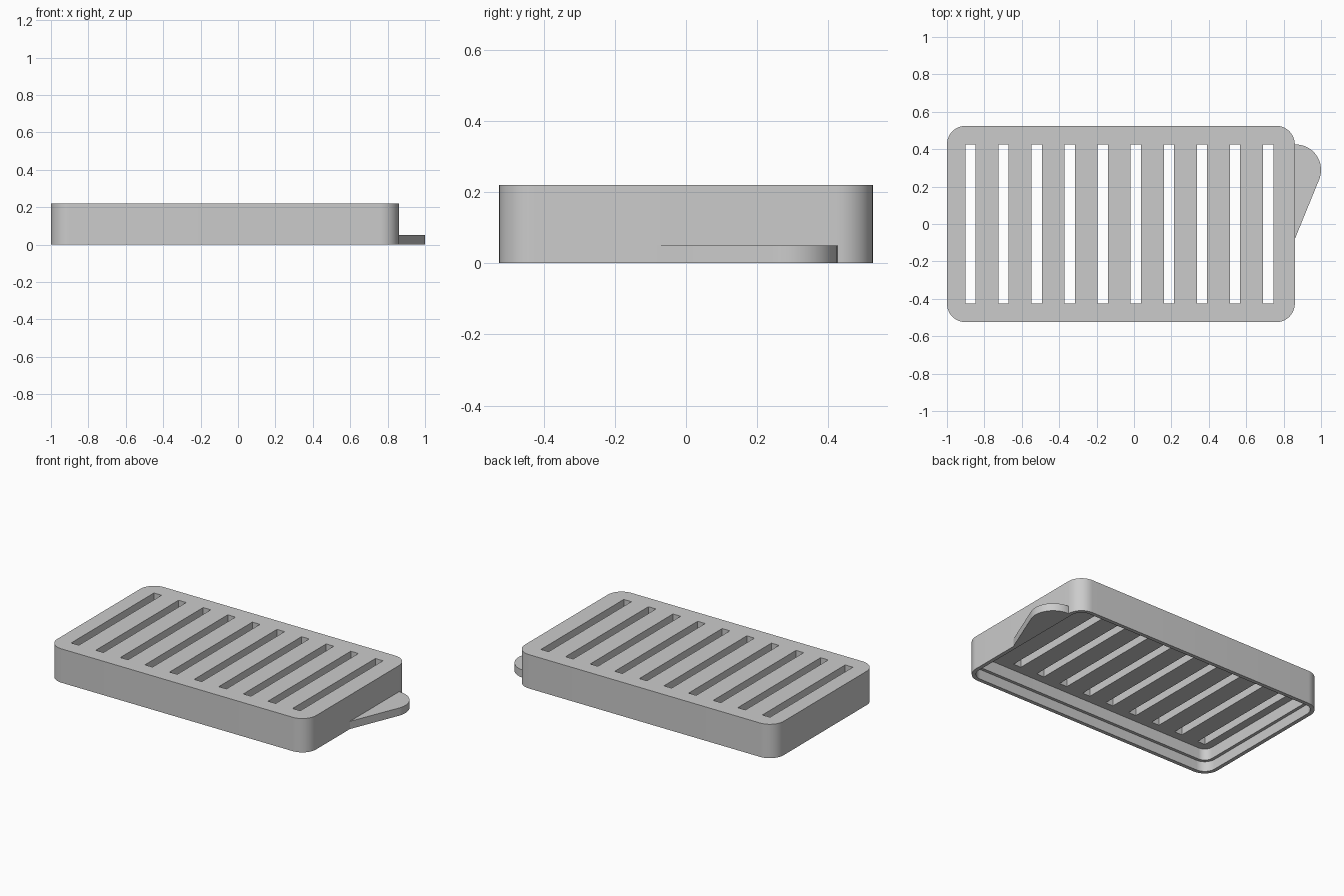
import bpy
import bmesh
from math import cos, sin, pi, radians

# Remove the default cube
if "Cube" in bpy.data.objects:
    bpy.data.objects.remove(bpy.data.objects["Cube"], do_unlink=True)

# Main dimensions
LEFT, RIGHT, HALF_DEPTH, HEIGHT = -1.0, 0.86, 0.525, 0.22
CORNER = 0.1
LIP, WALL = 0.025, 0.045
STEP_Z, CEILING_Z = 0.065, 0.14

grey = bpy.data.materials.new("light_grey")
grey.use_nodes = True
grey.diffuse_color = (0.6, 0.6, 0.6, 1)
grey.node_tree.nodes["Principled BSDF"].inputs["Base Color"].default_value = (0.6, 0.6, 0.6, 1)


def arc(cx, cy, r, start, end, steps):
    """Points along a circular arc, angles in degrees."""
    angles = [radians(start + (end - start) * i / steps) for i in range(steps + 1)]
    return [(cx + r * cos(a), cy + r * sin(a)) for a in angles]


def rounded_outline(inset):
    """Body outline with rounded corners, moved inward by inset."""
    r = CORNER - inset
    x0, x1, y = LEFT + CORNER, RIGHT - CORNER, HALF_DEPTH - CORNER
    corners = [(x1, y), (x0, y), (x0, -y), (x1, -y)]
    return [p for i, (cx, cy) in enumerate(corners)
            for p in arc(cx, cy, r, 90 * i, 90 * i + 90, 12)]


def add_prism(bm, outline, z0, z1):
    """Closed prism from a counter-clockwise outline."""
    low = [bm.verts.new((x, y, z0)) for x, y in outline]
    high = [bm.verts.new((x, y, z1)) for x, y in outline]
    bm.faces.new(low[::-1])
    bm.faces.new(high)
    n = len(outline)
    for i in range(n):
        j = (i + 1) % n
        bm.faces.new((low[i], low[j], high[j], high[i]))


def make_object(name, prisms):
    bm = bmesh.new()
    for outline, z0, z1 in prisms:
        add_prism(bm, outline, z0, z1)
    mesh = bpy.data.meshes.new(name)
    bm.to_mesh(mesh)
    bm.free()
    mesh.materials.append(grey)
    obj = bpy.data.objects.new(name, mesh)
    bpy.context.collection.objects.link(obj)
    return obj


def activate(obj):
    bpy.ops.object.select_all(action='DESELECT')
    obj.select_set(True)
    bpy.context.view_layer.objects.active = obj


def cut(target, cutter):
    """Subtract the cutter, then discard it."""
    cutter.hide_render = True
    mod = target.modifiers.new("cut", 'BOOLEAN')
    mod.operation = 'DIFFERENCE'
    mod.solver = 'EXACT'
    mod.object = cutter
    activate(target)
    bpy.ops.object.modifier_apply(modifier=mod.name)
    bpy.data.objects.remove(cutter, do_unlink=True)


# Tray body, hollowed from below with a stepped rim
tray = make_object("slotted_tray", [(rounded_outline(0), 0, HEIGHT)])
cut(tray, make_object("upper_hollow", [(rounded_outline(WALL), -0.1, CEILING_Z)]))
cut(tray, make_object("rim_recess", [(rounded_outline(LIP), -0.1, STEP_Z)]))

# Row of drainage slots through the top
slots = []
for i in range(10):
    x, w, y = -0.874 + 0.1768 * i, 0.0275, 0.425
    slots.append(([(x - w, -y), (x + w, -y), (x + w, y), (x - w, y)], 0.1, 0.3))
cut(tray, make_object("slot_cutters", slots))

# Thumb tab on the side: round end tapering toward the front
tab_outline = [(RIGHT, -0.08)] + arc(RIGHT + 0.004, 0.289, 0.136, -22, 90, 24) + [(RIGHT, 0.425)]
tab = make_object("thumb_tab", [(tab_outline, 0, 0.05)])

for obj in (tray, tab):
    activate(obj)
    bpy.ops.object.shade_smooth_by_angle(angle=pi / 6)
